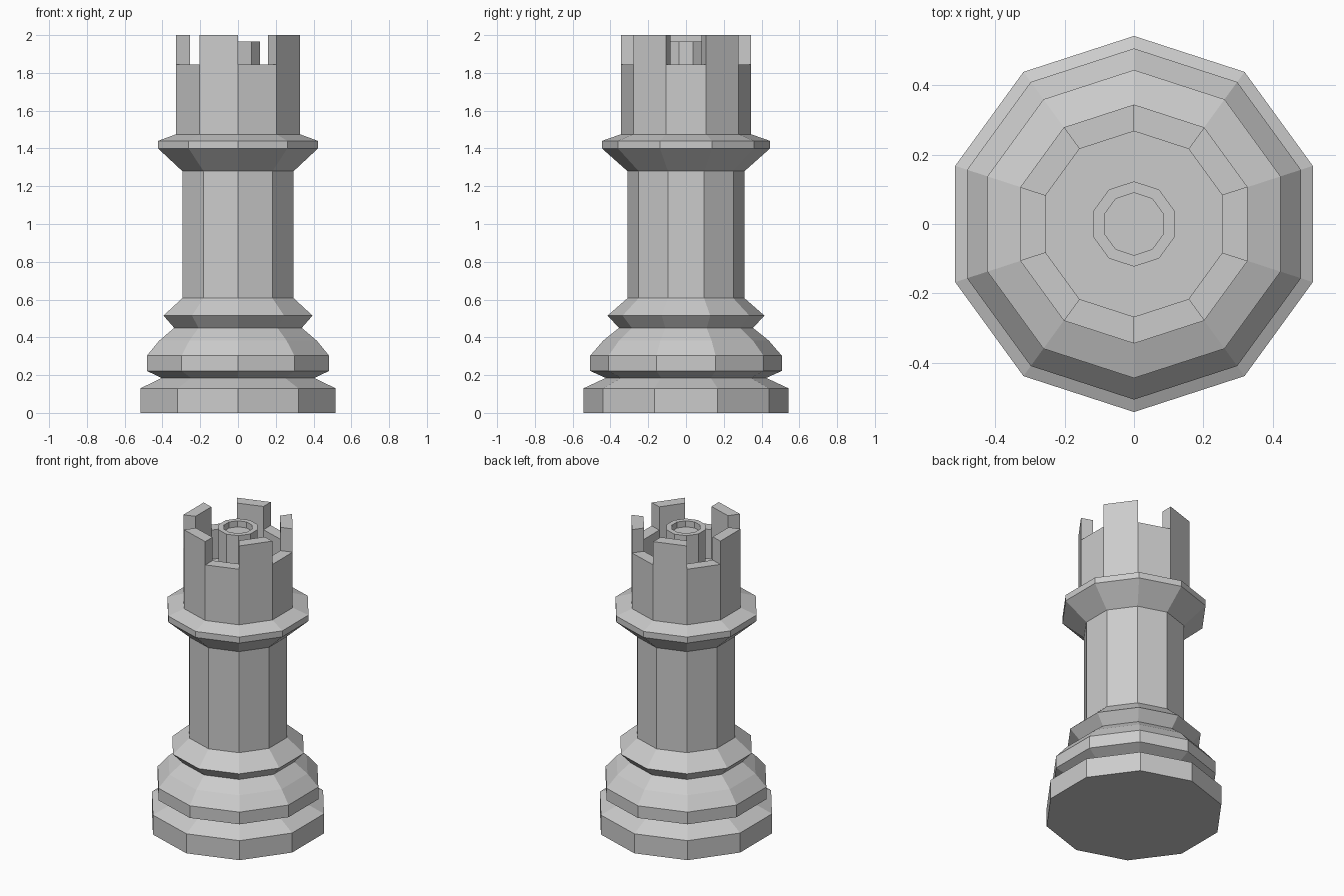
import bpy, bmesh, math

if "Cube" in bpy.data.objects:
    bpy.data.objects.remove(bpy.data.objects["Cube"])

SIDES = 10


def ring(bm, r, z):
    # decagon with a corner on the +y axis
    return [bm.verts.new((r * math.cos(a), r * math.sin(a), z))
            for a in (math.pi / 2 + 2 * math.pi * k / SIDES for k in range(SIDES))]


def lathe(name, profile, raised_band=None, rise=0.0):
    bm = bmesh.new()
    rings = [ring(bm, r, z) for r, z in profile]
    bm.faces.new(rings[0][::-1])
    bands = []
    for lo, hi in zip(rings, rings[1:]):
        bands.append([bm.faces.new((lo[k], lo[(k + 1) % SIDES], hi[(k + 1) % SIDES], hi[k]))
                      for k in range(SIDES)])
    bm.faces.new(rings[-1])
    # raise every second face of the rim into a battlement
    if raised_band is not None:
        up = bmesh.ops.extrude_discrete_faces(bm, faces=bands[raised_band][::2])["faces"]
        for f in up:
            bmesh.ops.translate(bm, verts=f.verts[:], vec=(0, 0, rise))
    bmesh.ops.recalc_face_normals(bm, faces=bm.faces[:])
    mesh = bpy.data.meshes.new(name)
    bm.to_mesh(mesh)
    bm.free()
    obj = bpy.data.objects.new(name, mesh)
    bpy.context.collection.objects.link(obj)
    return obj


# body: stepped foot, shaft, collar, hollow turret
body = [(0.543, 0), (0.543, 0.13), (0.425, 0.185), (0.507, 0.222), (0.507, 0.303),
        (0.438, 0.383), (0.355, 0.45), (0.415, 0.515), (0.31, 0.607), (0.31, 1.28),
        (0.445, 1.40), (0.445, 1.44), (0.345, 1.475), (0.345, 1.845),
        (0.268, 1.845), (0.268, 1.65)]
lathe("tower_body", body, raised_band=13, rise=0.155)

# small cup in the middle of the turret
lathe("centre_cup", [(0.123, 1.65), (0.123, 1.965), (0.09, 1.965), (0.09, 1.925)])
